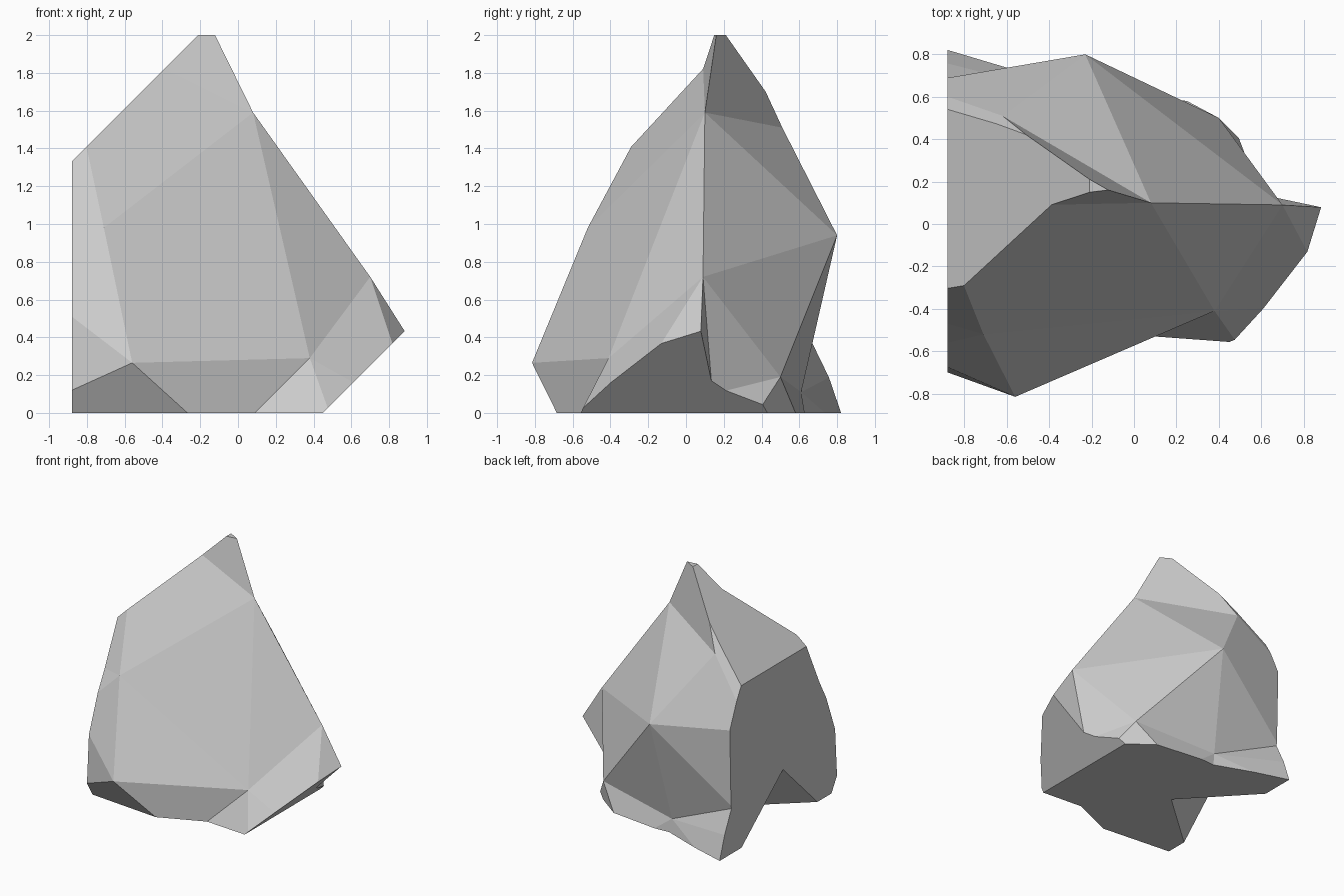
import bpy
import bmesh

if "Cube" in bpy.data.objects:
    bpy.data.objects.remove(bpy.data.objects["Cube"])

# Corners of the rough, uncut boulder
corners = {
    'A': (0.08, 0.10, 1.59), 'B': (0.38, -0.41, 0.29), 'C': (-0.56, -0.815, 0.265),
    'D': (-0.71, -0.52, 0.98), 'E': (-0.95, 0.08, 2.10), 'F': (0.70, 0.09, 0.72),
    'G': (-0.23, 0.80, 0.94), 'I': (0.40, 0.50, 0.19), 'J': (-0.30, 0.61, 0.11),
    'Q': (-0.62, 0.51, 1.51), 'T': (-0.22, 0.19, 2.20), 'P': (-1.05, 0.66, 1.04),
    'L': (-0.90, 0.67, 0.38), 'N': (-1.05, 0.80, 0.21), 'M': (-1.05, 0.93, -0.17),
    'Z': (-0.25, 0.64, -0.20), 'Y': (0.10, 0.66, -0.19), 'X': (0.60, 0.30, -0.12),
    'W': (0.61, 0.14, 0.10), 'V': (1.03, 0.07, 0.20), 'U': (0.95, -0.38, -0.03),
    'S': (0.52, -0.61, -0.10), 'R': (-0.08, -0.60, -0.17), 'a': (-1.05, -0.42, 0.97),
    'b': (-1.05, -0.60, 0.64), 'c': (-1.10, -0.62, 0.02),
    'l': (-1.30, 0.00, 0.80), 'k': (0.20, 0.00, -0.50),
}

# Facets fan around each hub corner
fans = {
    'A': 'TQGFBDE', 'B': 'AFUSRCD', 'C': 'DBRcb', 'D': 'ABCbaE',
    'F': 'AGIWVUB', 'G': 'AQPLJIF', 'I': 'FGJYXW', 'J': 'GLNMZYI',
    'Q': 'ATEPG', 'l': 'EPLNMkcba', 'k': 'MlcRSUVWXYZ',
}

bm = bmesh.new()
vert = {name: bm.verts.new(co) for name, co in corners.items()}
done = set()
for hub, ring in fans.items():
    for p, q in zip(ring, ring[1:] + ring[0]):
        key = frozenset((hub, p, q))
        if key not in done:
            done.add(key)
            bm.faces.new([vert[hub], vert[p], vert[q]])
bmesh.ops.recalc_face_normals(bm, faces=bm.faces[:])


def slice_off(point, normal):
    """Cut away everything on the normal side and cap the cut flat."""
    bmesh.ops.bisect_plane(bm, geom=bm.verts[:] + bm.edges[:] + bm.faces[:],
                           dist=1e-5, plane_co=point, plane_no=normal,
                           clear_outer=True)
    rim = [e for e in bm.edges if e.is_boundary]
    bmesh.ops.holes_fill(bm, edges=rim, sides=0)


# Flat cuts: base, left wall, top, upper left bevel, lower right bevel
slice_off((0, 0, 0), (0, 0, -1))
slice_off((-0.88, 0, 0), (-1, 0, 0))
slice_off((0, 0, 2), (0, 0, 1))
slice_off((-0.88, 0, 1.33), (-1, 0, 1))
slice_off((0.45, 0, 0), (1, 0, -1))

bmesh.ops.recalc_face_normals(bm, faces=bm.faces[:])
mesh = bpy.data.meshes.new("rock")
bm.to_mesh(mesh)
bm.free()
rock = bpy.data.objects.new("rock", mesh)
bpy.context.collection.objects.link(rock)
